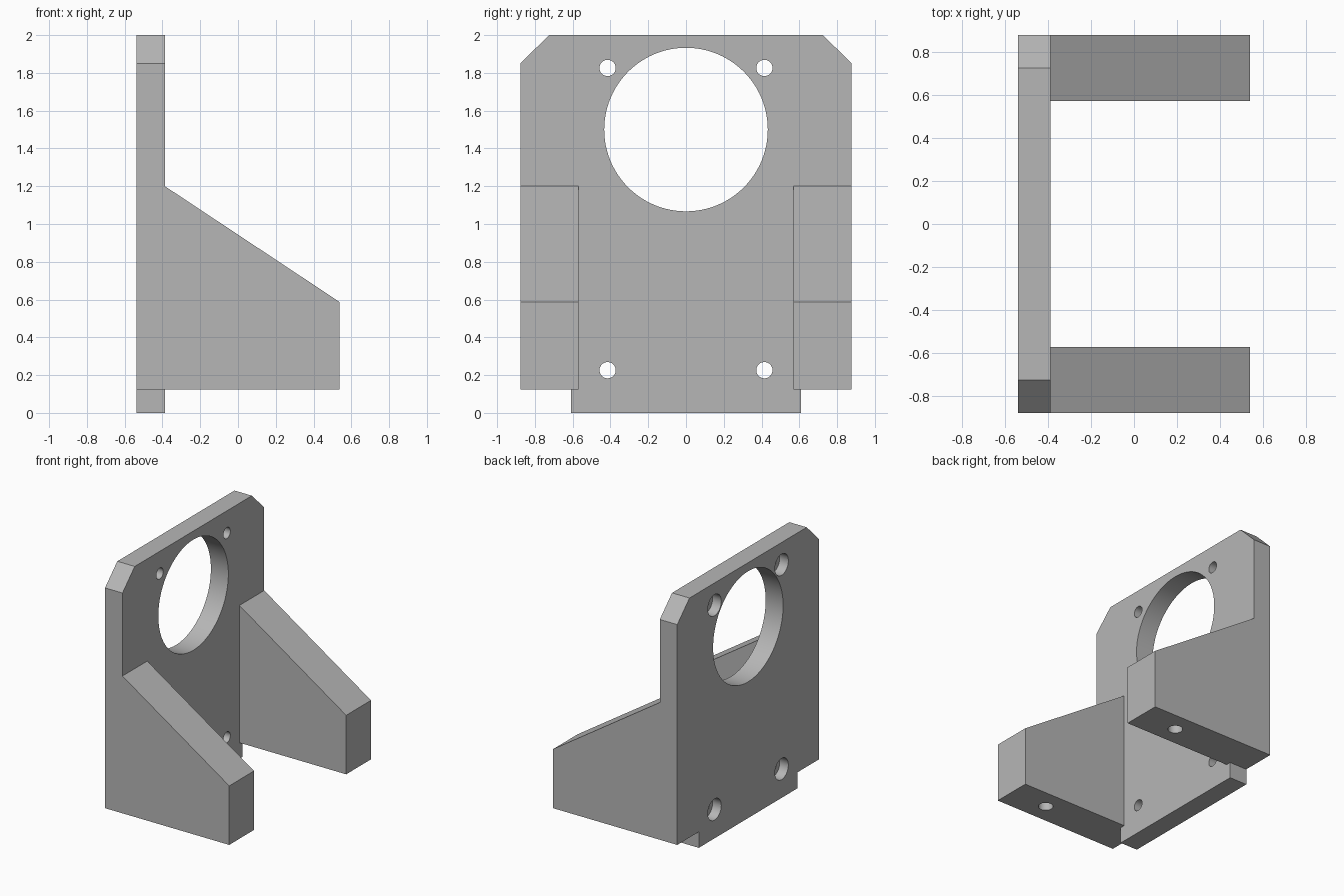
import bpy
import bmesh
from mathutils import Matrix, Vector

cube = bpy.data.objects.get("Cube")
if cube:
    bpy.data.objects.remove(cube, do_unlink=True)

# Main sizes
BACK, FACE, TIP = -0.538, -0.387, 0.538
HALF, ARM_IN, TAB = 0.877, 0.57, 0.61
SHOULDER, TOP = 0.125, 2.0

grey = bpy.data.materials.new("machined grey")
grey.use_nodes = True
colour = (0.47, 0.47, 0.47, 1)
grey.diffuse_color = colour
grey.node_tree.nodes["Principled BSDF"].inputs["Base Color"].default_value = colour


def make_object(name, bm):
    bmesh.ops.recalc_face_normals(bm, faces=bm.faces[:])
    mesh = bpy.data.meshes.new(name)
    bm.to_mesh(mesh)
    bm.free()
    mesh.materials.append(grey)
    obj = bpy.data.objects.new(name, mesh)
    bpy.context.collection.objects.link(obj)
    return obj


def prism(name, points, offset):
    """Extrude a closed outline along an offset."""
    bm = bmesh.new()
    face = bm.faces.new([bm.verts.new(p) for p in points])
    result = bmesh.ops.extrude_face_region(bm, geom=[face])
    verts = [v for v in result["geom"] if isinstance(v, bmesh.types.BMVert)]
    bmesh.ops.translate(bm, verts=verts, vec=offset)
    return make_object(name, bm)


def cylinder(name, start, end, radius, sides=48):
    start, end = Vector(start), Vector(end)
    axis = end - start
    turn = axis.to_track_quat("Z", "Y").to_matrix().to_4x4()
    bm = bmesh.new()
    bmesh.ops.create_cone(bm, cap_ends=True, segments=sides, radius1=radius,
                          radius2=radius, depth=axis.length,
                          matrix=Matrix.Translation((start + end) / 2) @ turn)
    return make_object(name, bm)


def combine(target, other, operation):
    """Apply a boolean and remove the helper."""
    other.hide_render = True
    mod = target.modifiers.new(operation.lower(), "BOOLEAN")
    mod.operation = operation
    mod.solver = "EXACT"
    mod.object = other
    bpy.context.view_layer.objects.active = target
    bpy.ops.object.modifier_apply(modifier=mod.name)
    bpy.data.objects.remove(other, do_unlink=True)


# Upright plate with chamfered top corners and a narrower bottom tab
half_outline = [(TAB, 0), (TAB, SHOULDER), (HALF, SHOULDER), (HALF, 1.85), (0.725, TOP)]
outline = half_outline + [(-y, z) for y, z in reversed(half_outline)]
bracket = prism("mounting_bracket", [(BACK, y, z) for y, z in outline],
                (FACE - BACK, 0, 0))

# Two sloped side arms, rooted inside the plate
ROOT = -0.46
arm = [(ROOT, SHOULDER), (TIP, SHOULDER), (TIP, 0.587), (FACE, 1.2), (ROOT, 1.2)]
for side in (-1, 1):
    gusset = prism("side_arm", [(x, side * ARM_IN, z) for x, z in arm],
                   (0, side * (HALF - ARM_IN), 0))
    combine(bracket, gusset, "UNION")

# Large round opening
combine(bracket, cylinder("opening_cutter", (-0.8, 0, 1.5), (-0.2, 0, 1.5), 0.433, 96),
        "DIFFERENCE")

# Four screw holes, counterbored from the back
for y in (-0.415, 0.415):
    for z in (0.226, 1.826):
        combine(bracket, cylinder("screw_cutter", (-0.8, y, z), (-0.2, y, z), 0.043),
                "DIFFERENCE")
        combine(bracket, cylinder("counterbore_cutter", (-0.8, y, z),
                                  (BACK + 0.075, y, z), 0.083), "DIFFERENCE")

# Blind holes under the arms
for y in (-0.722, 0.722):
    combine(bracket, cylinder("base_hole_cutter", (0.22, y, 0), (0.22, y, 0.43), 0.053),
            "DIFFERENCE")

# Smooth hole walls, sharp edges elsewhere
bpy.ops.object.select_all(action="DESELECT")
bracket.select_set(True)
bpy.context.view_layer.objects.active = bracket
bpy.ops.object.shade_smooth_by_angle()
